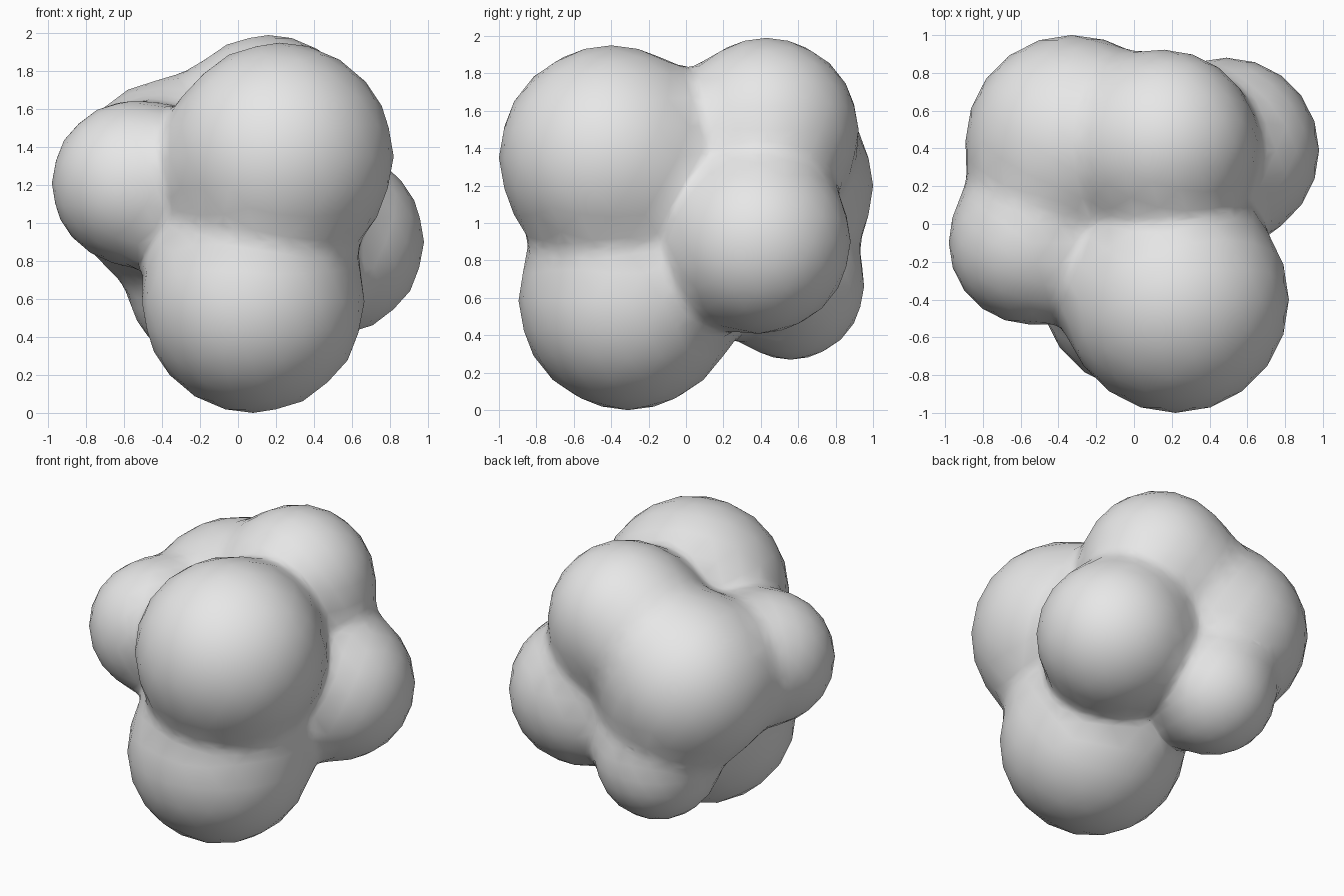
import bpy
import bmesh
from math import exp, log
from mathutils import Vector

if "Cube" in bpy.data.objects:
    bpy.data.objects.remove(bpy.data.objects["Cube"], do_unlink=True)

# Single grey material
grey = bpy.data.materials.new("plain_grey")
grey.use_nodes = True
colour = (0.8, 0.8, 0.8, 1.0)
grey.diffuse_color = colour
for node in grey.node_tree.nodes:
    if node.type == "BSDF_PRINCIPLED":
        node.inputs["Base Color"].default_value = colour

# Lobes of the cluster: centre and radius
LOBES = {
    "front_upper_lobe": ((0.22, -0.40, 1.35), 0.60),
    "front_lower_lobe": ((0.08, -0.31, 0.585), 0.585),
    "right_lobe": ((-0.55, -0.10, 1.21), 0.43),
    "back_upper_lobe": ((0.16, 0.43, 1.50), 0.49),
    "left_lobe": ((0.49, 0.39, 0.90), 0.49),
    "back_right_lobe": ((-0.33, 0.44, 1.20), 0.56),
    "back_lower_lobe": ((-0.18, 0.56, 0.66), 0.39),
}
BLEND = 0.06  # softness of the joints


def add_lobe(name, centre, radius):
    bpy.ops.mesh.primitive_ico_sphere_add(subdivisions=3, radius=radius, location=centre)
    lobe = bpy.context.object
    lobe.name = name
    lobe.data.materials.append(grey)
    return lobe


def blended_distance(point):
    """Smoothly blended distance to all lobes, and its gradient."""
    total, gradient = 0.0, Vector()
    for centre, radius in LOBES.values():
        offset = point - Vector(centre)
        weight = exp((radius - offset.length) / BLEND)
        total += weight
        gradient += offset.normalized() * weight
    return -BLEND * log(total), gradient / total


def settle(point):
    """Move a point onto the blended skin in short, limited steps."""
    for _ in range(5):
        distance, gradient = blended_distance(point)
        step = distance * gradient / max(gradient.length_squared, 0.15)
        if step.length > 0.05:
            step.length = 0.05
        point = point - step
    return point


def crease_verts(bm):
    return {v for e in bm.edges
            if len(e.link_faces) == 2 and e.calc_face_angle_signed() < -0.2
            for v in e.verts}


lobes = [add_lobe(name, *spec) for name, spec in LOBES.items()]
base, others = lobes[0], lobes[1:]
base_place = Vector(base.location)

# Merge every lobe into one skin
for lobe in others:
    union = base.modifiers.new("merge_" + lobe.name, "BOOLEAN")
    union.operation = "UNION"
    union.solver = "EXACT"
    union.object = lobe
depsgraph = bpy.context.evaluated_depsgraph_get()
skin = bpy.data.meshes.new_from_object(base.evaluated_get(depsgraph))
base.modifiers.clear()
base.data = skin
base.name = "lobed_cluster"
for lobe in others:
    bpy.data.objects.remove(lobe, do_unlink=True)

# Refine the mesh beside the creases
bm = bmesh.new()
bm.from_mesh(skin)
bmesh.ops.translate(bm, verts=bm.verts[:], vec=base_place)
bmesh.ops.triangulate(bm, faces=bm.faces[:])
bmesh.ops.remove_doubles(bm, verts=bm.verts[:], dist=0.03)
bmesh.ops.recalc_face_normals(bm, faces=bm.faces[:])
joint = crease_verts(bm)
long_edges = [e for e in bm.edges
              if e.calc_length() > 0.08 and any(v in joint for v in e.verts)]
bmesh.ops.subdivide_edges(bm, edges=long_edges, cuts=1)
bmesh.ops.triangulate(bm, faces=bm.faces[:])

# Fillet the joints by settling the skin onto the blended surface
joint = crease_verts(bm)
joint |= {e.other_vert(v) for v in joint for e in v.link_edges}
for _ in range(3):
    bmesh.ops.smooth_vert(bm, verts=list(joint), factor=0.4,
                          use_axis_x=True, use_axis_y=True, use_axis_z=True)
    for vert in bm.verts:
        vert.co = settle(vert.co)
bmesh.ops.translate(bm, verts=bm.verts[:], vec=-base_place)
bmesh.ops.recalc_face_normals(bm, faces=bm.faces[:])
for face in bm.faces:
    face.smooth = True
    face.material_index = 0
bm.to_mesh(skin)
bm.free()
skin.materials.clear()
skin.materials.append(grey)
